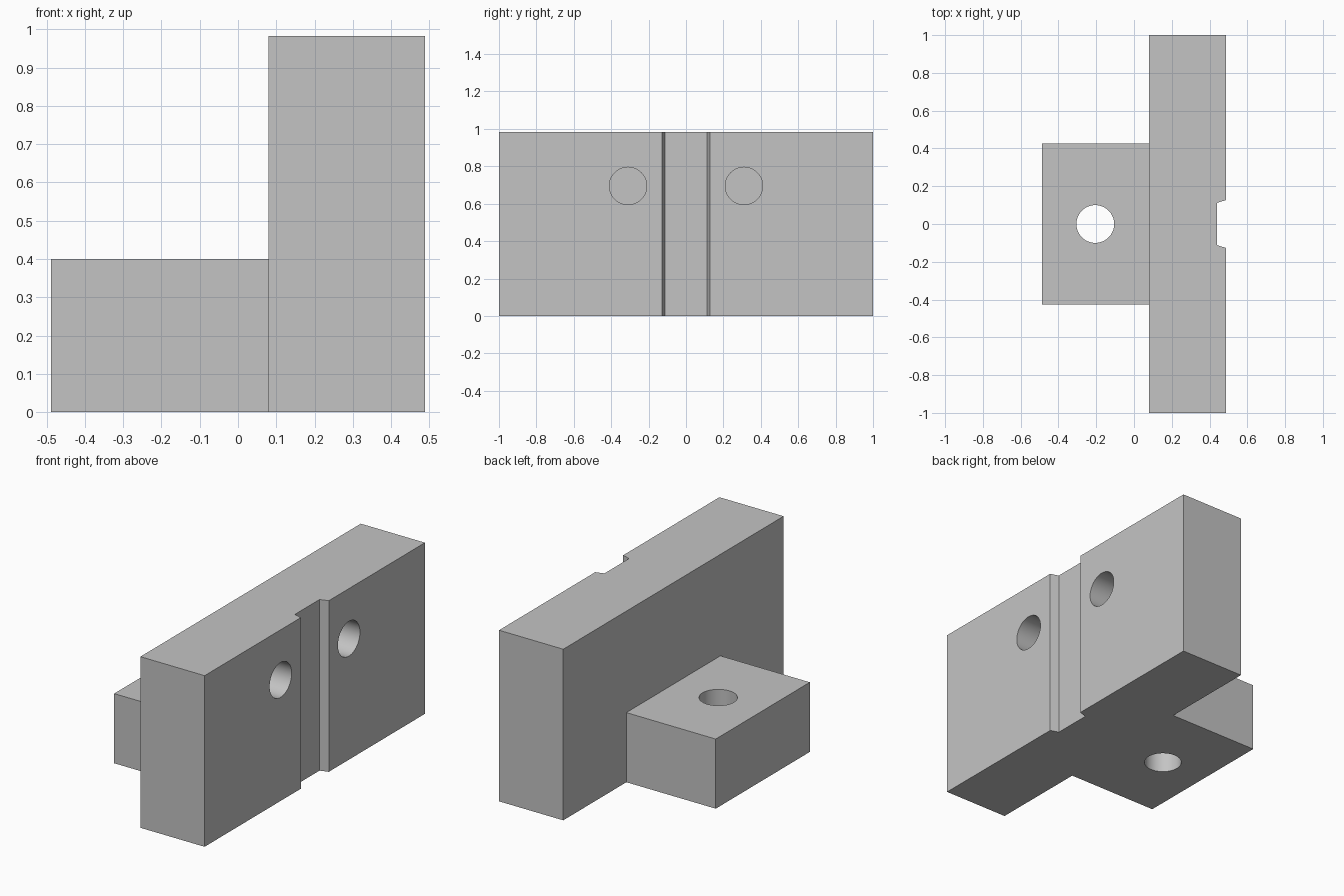
import bpy, bmesh
from math import radians
from mathutils import Matrix

if "Cube" in bpy.data.objects:
    bpy.data.objects.remove(bpy.data.objects["Cube"], do_unlink=True)

# Single plain grey
grey = bpy.data.materials.new("plain grey")
grey.use_nodes = True
colour = (0.55, 0.55, 0.55, 1)
grey.diffuse_color = colour
grey.node_tree.nodes["Principled BSDF"].inputs["Base Color"].default_value = colour


def finish(name, bm):
    bmesh.ops.recalc_face_normals(bm, faces=bm.faces)
    mesh = bpy.data.meshes.new(name)
    bm.to_mesh(mesh)
    bm.free()
    obj = bpy.data.objects.new(name, mesh)
    mesh.materials.append(grey)
    bpy.context.collection.objects.link(obj)
    return obj


def prism(name, outline, height):
    """Extrude an xy outline upwards from the ground."""
    bm = bmesh.new()
    face = bm.faces.new([bm.verts.new((x, y, 0)) for x, y in outline])
    top = bmesh.ops.extrude_face_region(bm, geom=[face])["geom"]
    bmesh.ops.translate(bm, vec=(0, 0, height),
                        verts=[v for v in top if isinstance(v, bmesh.types.BMVert)])
    return finish(name, bm)


def drill(name, centre, length, axis):
    bm = bmesh.new()
    turn = Matrix.Rotation(radians(90), 4, "Y") if axis == "X" else Matrix()
    bmesh.ops.create_cone(bm, cap_ends=True, segments=64, radius1=0.1, radius2=0.1,
                          depth=length, matrix=Matrix.Translation(centre) @ turn)
    return finish(name, bm)


def combine(target, tool, operation):
    mod = target.modifiers.new(tool.name, "BOOLEAN")
    mod.operation, mod.solver, mod.object = operation, "EXACT", tool
    bpy.context.view_layer.objects.active = target
    bpy.ops.object.modifier_apply(modifier=mod.name)
    bpy.data.objects.remove(tool, do_unlink=True)


BACK, FACE, GROOVE = 0.08, 0.488, 0.44

# Upright plate with a flared groove down its face
half = [(BACK, 1), (FACE, 1), (FACE, 0.127), (GROOVE, 0.112)]
bracket = prism("bracket", half + [(x, -y) for x, y in reversed(half)], 0.983)

# Foot block merged into the plate
foot = [(-FACE, -0.427), (0.2, -0.427), (0.2, 0.427), (-FACE, 0.427)]
combine(bracket, prism("foot_block", foot, 0.4), "UNION")

# Through hole in the foot, blind holes in the plate face
combine(bracket, drill("foot_hole", (-0.205, 0, 0.2), 1, "Z"), "DIFFERENCE")
for side in (-1, 1):
    combine(bracket, drill("plate_hole", (FACE, side * 0.31, 0.695), 0.6, "X"), "DIFFERENCE")

# Smooth hole walls, crisp edges
bpy.ops.object.select_all(action="DESELECT")
bracket.select_set(True)
bpy.context.view_layer.objects.active = bracket
bpy.ops.object.shade_smooth_by_angle(angle=radians(30))
